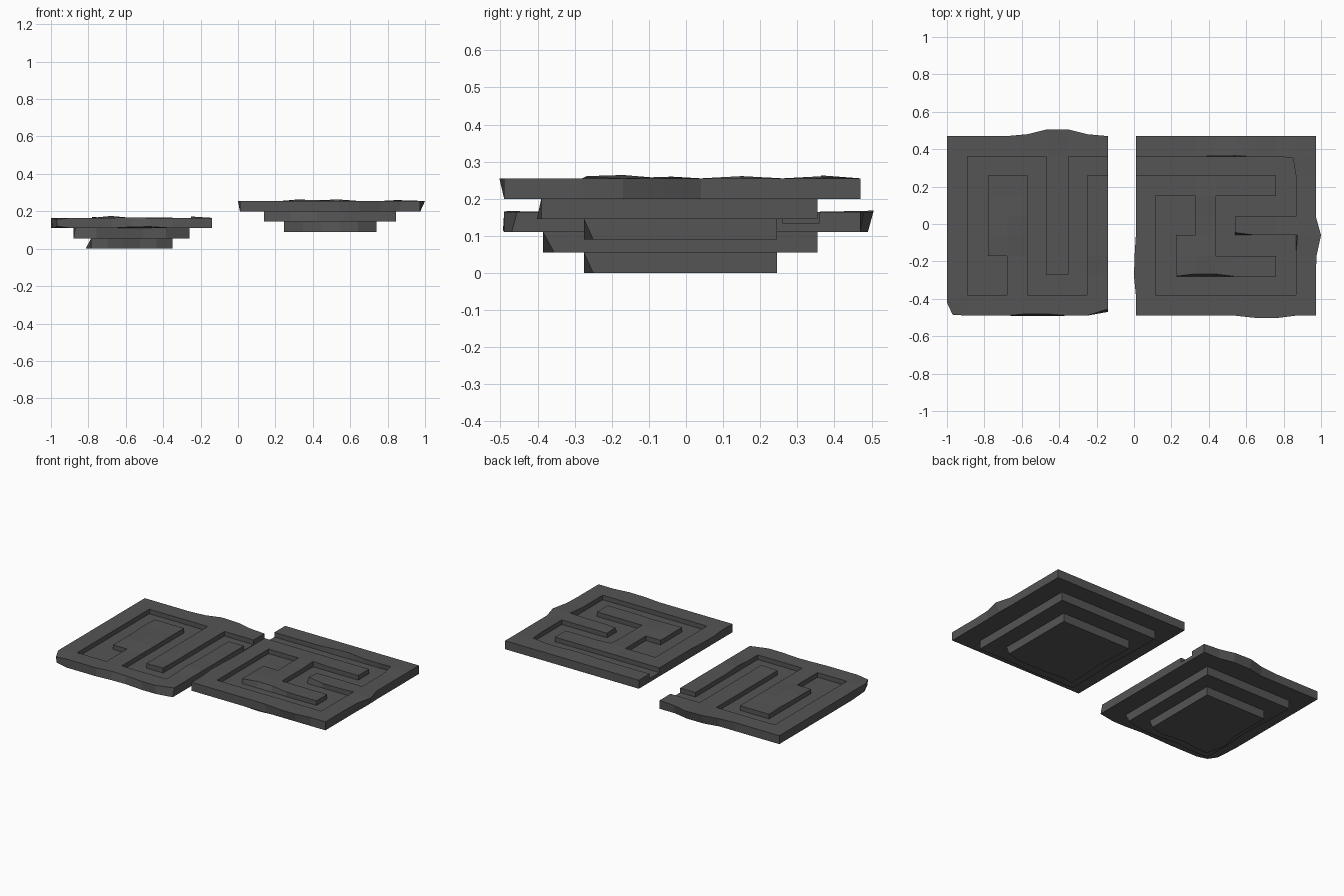
import bpy, bmesh

stone = bpy.data.materials.new("dark grey stone")
stone.diffuse_color = (0.09, 0.09, 0.09, 1)


def slab(name, xs, ys, z0, z1, grooves=(), depth=0.03, nudges=()):
    """Block on a grid of cut lines; cells inside a groove rectangle are sunk.
    nudges: (column, row, level, dx, dy, dz), level 0 bottom, 2 top."""
    bm = bmesh.new()
    height = (z0, z1 - depth, z1)
    moves = {n[:3]: n[3:] for n in nudges}
    cache = {}

    def v(i, j, k):
        if (i, j, k) not in cache:
            d = moves.get((i, j, k), (0, 0, 0))
            cache[i, j, k] = bm.verts.new((xs[i] + d[0], ys[j] + d[1], height[k] + d[2]))
        return cache[i, j, k]

    nx, ny = len(xs) - 1, len(ys) - 1

    def level(i, j):
        if not (0 <= i < nx and 0 <= j < ny):
            return 0
        cx, cy = (xs[i] + xs[i + 1]) / 2, (ys[j] + ys[j + 1]) / 2
        return 1 if any(a < cx < c and b < cy < d for a, b, c, d in grooves) else 2

    for i in range(nx):
        for j in range(ny):
            k = level(i, j)
            ring = [(i, j), (i + 1, j), (i + 1, j + 1), (i, j + 1)]
            bm.faces.new([v(a, b, k) for a, b in ring])
            bm.faces.new([v(a, b, 0) for a, b in reversed(ring)])
            # walls down to each lower neighbour
            for s, (di, dj) in enumerate(((0, -1), (1, 0), (0, 1), (-1, 0))):
                low = level(i + di, j + dj)
                if low < k:
                    p, q = ring[s], ring[(s + 1) % 4]
                    bm.faces.new([v(*p, low), v(*q, low), v(*q, k), v(*p, k)])
    me = bpy.data.meshes.new(name)
    bm.to_mesh(me)
    bm.free()
    me.materials.append(stone)
    ob = bpy.data.objects.new(name, me)
    bpy.context.collection.objects.link(ob)
    return ob


# left slab with winding channel, ending in a small square room
LX = [-1, -.89, -.78, -.68, -.57, -.47, -.35, -.25, -.14]
LY = [-.49, -.38, -.27, -.17, -.06, .04, .15, .26, .36, .47]
slab("left_maze_slab", LX, LY, .11, .165,
     grooves=[(-.35, .26, -.14, .36), (-.35, -.38, -.25, .36),
              (-.57, -.38, -.25, -.27), (-.57, -.38, -.47, .36),
              (-.89, .26, -.47, .36), (-.89, -.38, -.78, .36),
              (-.89, -.38, -.68, -.17)],
     nudges=[(4, 9, 2, 0, .01, 0), (5, 9, 2, 0, .035, .003), (6, 9, 2, 0, .035, 0),
             (7, 9, 2, 0, .01, 0), (5, 9, 0, 0, .02, 0), (6, 9, 0, 0, .02, 0),
             (0, 0, 2, .03, .005, -.008), (0, 0, 0, .035, .005, .01),
             (0, 1, 2, 0, -.04, 0), (0, 1, 0, .01, -.04, 0),
             (8, 0, 2, 0, .035, 0), (8, 0, 0, 0, .02, 0),
             (4, 0, 2, 0, .01, .002), (5, 0, 2, 0, .01, 0),
             (4, 0, 0, 0, -.003, .006), (5, 0, 0, 0, -.003, .008),
             (3, 4, 2, 0, 0, .01), (3, 5, 2, 0, 0, .008), (7, 3, 2, 0, 0, .007),
             (2, 6, 2, 0, 0, .004), (6, 2, 2, 0, 0, .003)])

# right slab, higher, with the channel continuing
RX = [.01, .115, .225, .33, .435, .54, .65, .76, .865, .972]
RY = [-.49, -.38, -.28, -.17, -.06, .04, .15, .26, .36, .47]
slab("right_maze_slab", RX, RY, .20, .255,
     grooves=[(.01, .26, .865, .36), (.76, .04, .865, .36),
              (.435, .04, .865, .15), (.435, -.17, .54, .15),
              (.435, -.17, .865, -.06), (.76, -.38, .865, -.06),
              (.115, -.38, .865, -.28), (.115, -.38, .225, .15),
              (.115, -.06, .33, .15)],
     nudges=[(9, 4, 2, .028, 0, 0), (9, 4, 0, .003, 0, 0), (9, 3, 2, .004, 0, 0),
             (0, 2, 2, -.01, 0, 0), (0, 3, 2, -.007, 0, 0),
             (6, 0, 2, 0, -.012, 0), (7, 0, 2, 0, -.013, 0),
             (3, 2, 2, 0, .013, .006), (4, 2, 2, 0, .013, .004),
             (5, 4, 2, 0, .015, .005), (8, 4, 2, .01, 0, .004), (8, 8, 2, -.015, -.006, .005),
             (3, 3, 2, 0, 0, .009), (4, 6, 2, 0, 0, .006), (5, 8, 2, 0, .005, .008),
             (4, 8, 2, 0, .004, .005)])


# stepped undersides: two shrinking tiers with slightly worn front and left edges
def tier(name, x0, x1, y0, y1, z0, wear):
    xs = [x0 + (x1 - x0) * t for t in (0, .2, .4, .6, .8, 1)]
    ys = [y0 + (y1 - y0) * t for t in (0, .25, .5, .75, 1)]
    slab(name, xs, ys, z0, z0 + .055, nudges=wear)


tier("left_middle_tier", -.88, -.26, -.385, .355, .055,
     [(5, 0, 0, 0, .03, 0), (2, 0, 0, 0, .015, 0), (0, 2, 0, .012, 0, 0), (0, 0, 2, .01, .01, 0)])
tier("left_bottom_tier", -.785, -.35, -.275, .245, 0,
     [(5, 0, 0, 0, .025, 0), (0, 1, 0, -.03, 0, 0), (2, 0, 0, 0, .015, 0), (3, 0, 0, 0, .01, 0)])
tier("right_middle_tier", .14, .845, -.39, .355, .145,
     [(2, 0, 0, 0, -.012, 0), (1, 0, 2, 0, .012, 0), (0, 2, 0, .01, 0, 0)])
tier("right_bottom_tier", .245, .74, -.275, .245, .09,
     [(5, 0, 0, 0, .025, 0), (2, 0, 2, 0, .012, 0), (0, 2, 0, .012, 0, 0), (1, 0, 0, 0, .012, 0)])
